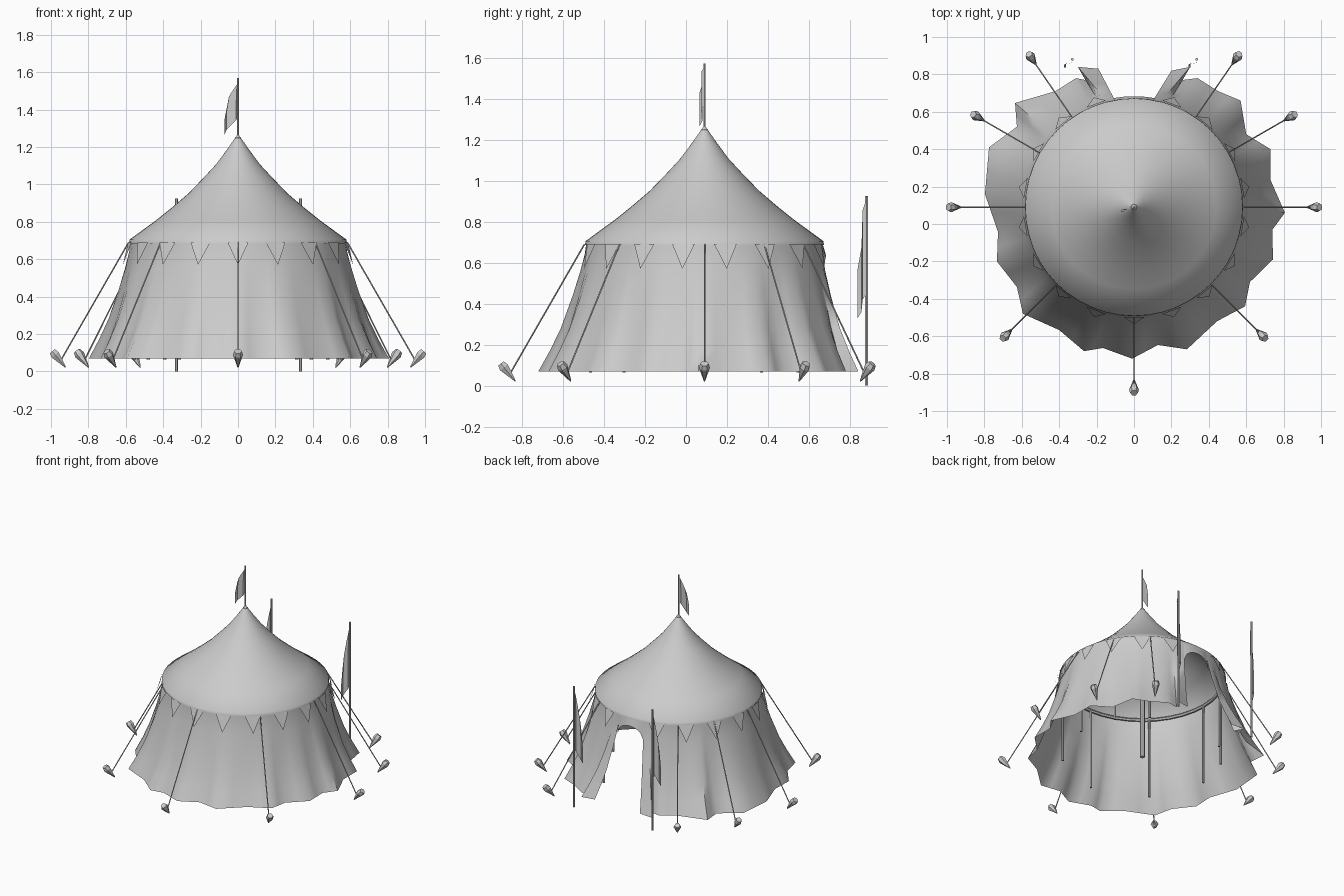
import bpy
from math import sin, cos, pi, radians, atan2
from mathutils import Vector

if "Cube" in bpy.data.objects:
    bpy.data.objects.remove(bpy.data.objects["Cube"])

CY = 0.09            # tent centre in y
RIM, EAVE = 0.583, 0.69


def polar(r, deg, z):
    a = radians(deg)
    return Vector((r * cos(a), CY + r * sin(a), z))


def mesh_object(name, verts, faces, smooth=True):
    me = bpy.data.meshes.new(name)
    me.from_pydata([tuple(v) for v in verts], [], faces)
    me.update()
    ob = bpy.data.objects.new(name, me)
    bpy.context.collection.objects.link(ob)
    if smooth:
        bpy.ops.object.select_all(action='DESELECT')
        ob.select_set(True)
        bpy.context.view_layer.objects.active = ob
        bpy.ops.object.shade_smooth_by_angle(angle=radians(50))
    return ob


def grid(name, cols, closed=False):
    n, m = len(cols), len(cols[0])
    faces = []
    for i in range(n if closed else n - 1):
        j = (i + 1) % n
        for k in range(m - 1):
            faces.append((i * m + k, i * m + k + 1, j * m + k + 1, j * m + k))
    return mesh_object(name, [v for c in cols for v in c], faces)


def tube(name, a, b, profile, sides=6):
    """Lathe along a->b; profile is (fraction, radius) pairs."""
    a, b = Vector(a), Vector(b)
    q = (b - a).to_track_quat('Z', 'Y')
    verts, faces = [], []
    for t, r in profile:
        for i in range(sides):
            w = 2 * pi * i / sides
            verts.append(a.lerp(b, t) + q @ Vector((r * cos(w), r * sin(w), 0)))
    for k in range(len(profile) - 1):
        for i in range(sides):
            j = (i + 1) % sides
            faces.append((k * sides + i, k * sides + j,
                          (k + 1) * sides + j, (k + 1) * sides + i))
    faces.append(tuple(reversed(range(sides))))
    faces.append(tuple(range(len(verts) - sides, len(verts))))
    return mesh_object(name, verts, faces, smooth=False)


def rod(name, a, b, r, sides=6):
    return tube(name, a, b, [(0, r), (1, r)], sides)


# Roof canopy
roof = [(0.583, 0.685), (0.58, 0.705), (0.44, 0.807), (0.355, 0.875), (0.265, 0.952),
        (0.18, 1.04), (0.118, 1.107), (0.06, 1.185), (0.004, 1.265)]
grid("roof", [[polar(r, 360 * i / 48, z) for r, z in reversed(roof)]
              for i in range(48)][::-1], closed=True)

# Draped wall: pleated hem points, clockwise from the right door flap
hem = [(.20, .82), (.30, .84), (.26, .77), (.34, .78), (.45, .71), (.57, .66), (.60, .48),
       (.73, .40), (.73, .235), (.807, .06), (.74, -.03), (.743, -.19), (.62, -.31),
       (.594, -.44), (.444, -.52), (.283, -.67), (.128, -.647), (-.01, -.72),
       (-.166, -.663), (-.267, -.68), (-.4, -.567), (-.594, -.48), (-.626, -.337),
       (-.733, -.2), (-.727, -.043), (-.797, .16), (-.775, .41), (-.626, .52),
       (-.636, .647), (-.42, .71), (-.31, .78), (-.26, .77), (-.30, .84), (-.19, .83)]
flap_top = [80, 76, 72]
drape = [(0, .69), (.03, .64), (.12, .56), (.28, .44), (.53, .28), (.76, .17), (1, .07)]
angles = [atan2(y - CY, x) * 180 / pi for x, y in hem]
angles[:3] = flap_top
angles[-3:] = [180 - a for a in reversed(flap_top)]


def wall_column(p, ang):
    top = polar(RIM - 0.006, ang, 0)
    out = []
    for t, z in drape:
        v = top.lerp(Vector((p[0], p[1], 0)), t)
        v.z = z
        out.append(v)
    return out


cols = []
for i, p in enumerate(hem):
    cols.append(wall_column(p, angles[i]))
    if 2 <= i < len(hem) - 3:      # straight hem edge, round top between pleats
        q = hem[i + 1]
        d = (angles[i + 1] - angles[i] + 180) % 360 - 180
        cols.append(wall_column(((p[0] + q[0]) / 2, (p[1] + q[1]) / 2), angles[i] + d / 2))
grid("wall", cols)

# Arched cloth above the doorway
arch = []
for i in range(9):
    u = i / 4 - 1
    zb = 0.54 + 0.095 * (1 - u * u) ** 0.5
    arch.append([polar(RIM - 0.006, 90 - 10 * u, EAVE), polar(RIM + 0.01, 90 - 11 * u, zb)])
grid("door_arch", arch)

# Pennants round the eave
for i in range(18):
    a = -90 + 20 * i
    if a == 90:
        continue
    mesh_object("bunting_%d" % i, [polar(0.59, a - 5.4, EAVE), polar(0.59, a + 5.4, EAVE),
                                   polar(0.625, a, 0.57)], [(0, 2, 1)], smooth=False)

# Guy ropes, stakes and inner posts
for i, a in enumerate((-90, -45, 0, 30, 55.5, 124.5, 150, 180, 225)):
    rod("rope_%d" % i, polar(0.585, a, 0.69), polar(0.95, a, 0.055), 0.004, 5)
    tube("stake_%d" % i, polar(0.993, a, 0.108), polar(0.922, a, 0.022),
         [(0, .02), (.22, .027), (1, .003)])
    rod("inner_post_%d" % i, polar(0.555, a, 0.065), polar(0.555, a, 0.69), 0.009)

# Inner ring beam
bpy.ops.mesh.primitive_torus_add(location=(0, CY, 0.685), major_radius=0.56,
                                 minor_radius=0.012, major_segments=36, minor_segments=6)
bpy.context.object.name = "ring_beam"

# Centre pole and mast
rod("centre_pole", (0, CY, 0.065), (0, CY, 1.25), 0.017, 8)
rod("mast", (0, CY, 1.24), (0, CY, 1.57), 0.006)


def flag(name, x, y, top, mid, tip, low, dx, dy):
    """Drooping flag: attached from top to low, outer edge from mid to tip."""
    cols = []
    for k in range(5):
        t = k / 4
        w = 0.008 * sin(t * 2 * pi)
        hi = top + (mid - top) * t ** 1.3
        lo = low + (tip - low) * t
        cols.append([Vector((x + dx * t + w, y + dy * t - w, z))
                     for z in (hi, (hi + lo) / 2, lo)])
        cols[-1][0].x -= dx * t * 0.25
    grid(name, cols)


flag("mast_flag", 0, CY, 1.555, 1.43, 1.265, 1.37, -0.072, -0.024)

# Door standards with flags
for side, x in (("left", -0.33), ("right", 0.335)):
    rod("standard_" + side, (x, 0.88, 0), (x, 0.88, 0.925), 0.008)
    flag("standard_flag_" + side, x, 0.88, 0.91, 0.57, 0.33, 0.45, -0.045, -0.043)
